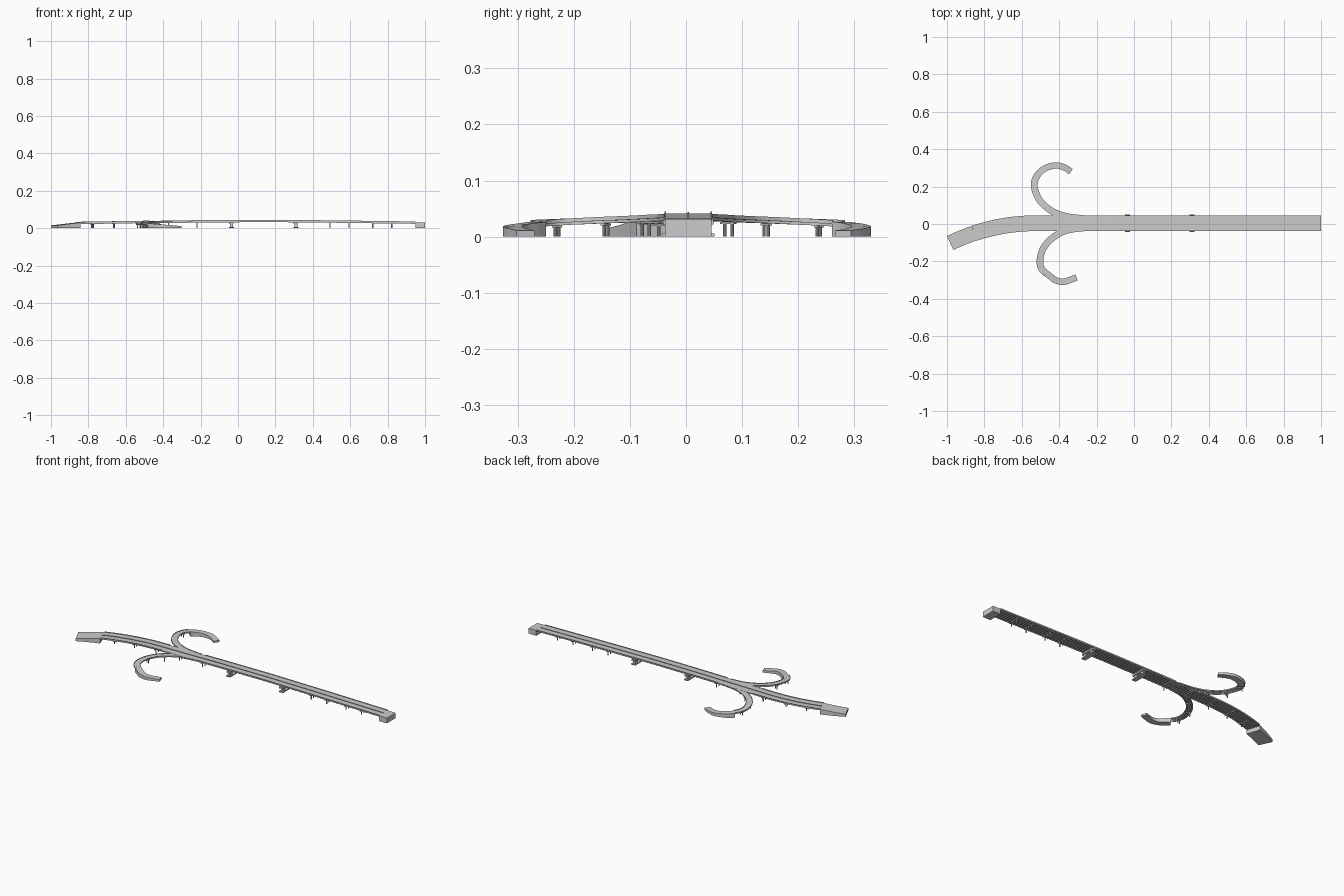
import bpy, bmesh, math
from mathutils import Vector

if "Cube" in bpy.data.objects:
    bpy.data.objects.remove(bpy.data.objects["Cube"])

YC, HALF = 0.004, 0.041      # main deck centre line and half width
RAMP_HALF = 0.017


def lerp_table(table, t):
    for (a, za), (b, zb) in zip(table, table[1:]):
        if t <= b:
            return za + (zb - za) * max(0, t - a) / (b - a)
    return table[-1][1]


def new_object(name, bm):
    bmesh.ops.recalc_face_normals(bm, faces=bm.faces)
    me = bpy.data.meshes.new(name)
    bm.to_mesh(me)
    bm.free()
    ob = bpy.data.objects.new(name, me)
    bpy.context.collection.objects.link(ob)
    return ob


def normal_at(path, i):
    a, b = path[max(i - 1, 0)], path[min(i + 1, len(path) - 1)]
    d = Vector((b.x - a.x, b.y - a.y)).normalized()
    return Vector((-d.y, d.x))


def sweep(bm, path, o0, o1, top, bottom, keep=None):
    """Box section swept on a path; bottom=None reaches the ground."""
    prev = None
    for i, p in enumerate(path):
        n = normal_at(path, i)
        mid = Vector((p.x, p.y)) + n * (o0 + o1) / 2
        if keep and not keep(mid):
            if prev:
                bm.faces.new(prev)
            prev = None
            continue
        ring = []
        zb = 0 if bottom is None else p.z + bottom
        for o, z in ((o0, zb), (o1, zb), (o1, p.z + top), (o0, p.z + top)):
            ring.append(bm.verts.new((p.x + n.x * o, p.y + n.y * o, z)))
        if prev:
            for k in range(4):
                m = (k + 1) % 4
                bm.faces.new((prev[k], prev[m], ring[m], ring[k]))
        else:
            bm.faces.new(ring)
        prev = ring
    if prev:
        bm.faces.new(prev)


def box(bm, c, n, along, across, z0, z1):
    t = Vector((n.y, -n.x))
    lo, hi = [], []
    for a, b in ((-1, -1), (1, -1), (1, 1), (-1, 1)):
        q = Vector(c) + t * a * along / 2 + n * b * across / 2
        lo.append(bm.verts.new((q.x, q.y, z0)))
        hi.append(bm.verts.new((q.x, q.y, z1)))
    bm.faces.new(lo)
    bm.faces.new(hi)
    for k in range(4):
        m = (k + 1) % 4
        bm.faces.new((lo[k], lo[m], hi[m], hi[k]))


def bent(bm, path, i, half, cols):
    """Cap beam on a row of round columns."""
    p, n = path[i], normal_at(path, i)
    c = Vector((p.x, p.y))
    box(bm, c, n, 0.007, half * 1.8, p.z - 0.012, p.z - 0.0085)
    for o in cols:
        q = c + n * o
        h = p.z - 0.011
        r = bmesh.ops.create_cone(bm, cap_ends=True, segments=10, radius1=0.003,
                                  radius2=0.003, depth=h)
        bmesh.ops.translate(bm, verts=r["verts"], vec=(q.x, q.y, h / 2))


def nearest(path, f):
    return min(range(len(path)), key=lambda i: abs(f(path[i])))


# main centre line: curved approach followed by the straight bridge
heights = [(-1, 0.013), (-0.86, 0.030), (-0.5, 0.036), (-0.1, 0.040), (0.2, 0.041),
           (0.5, 0.038), (0.95, 0.032), (1, 0.031)]
R, X0, ANG = 1.047, -0.524, math.radians(26)
main = []
for k in range(24):
    a = ANG * (1 - k / 24)
    main.append((X0 - R * math.sin(a), YC - R * (1 - math.cos(a))))
main += [(X0 + (1 - X0) * k / 60, YC) for k in range(61)]
main = [Vector((x, y, lerp_table(heights, x))) for x, y in main]
west = nearest(main, lambda p: p.x + 0.86)
east = nearest(main, lambda p: p.x - 0.95)
span = main[west:east + 1]

bm = bmesh.new()
sweep(bm, span, -HALF, HALF, 0, -0.004)
new_object("main_deck", bm)

bm = bmesh.new()
for k in range(6):
    o = -0.034 + k * 0.0136
    sweep(bm, span, o - 0.0015, o + 0.0015, -0.004, -0.0085)
new_object("main_girders", bm)

# edge barriers are open where the ramps join
bm = bmesh.new()
open_gap = lambda q: not (-0.45 < q.x < -0.25)
for s in (-1, 1):
    sweep(bm, span, s * HALF - 0.001, s * HALF + 0.001, 0.004, -0.004, open_gap)
sweep(bm, span, -0.001, 0.001, 0.003, -0.001)
new_object("main_barriers", bm)

for name, part in (("west_approach", main[:west + 1]), ("east_abutment", main[east:])):
    bm = bmesh.new()
    sweep(bm, part, -HALF, HALF, 0, None)
    new_object(name, bm)

bm = bmesh.new()
for x in (-0.77, -0.66, -0.53, -0.37, -0.22, 0.49, 0.60, 0.71, 0.825):
    bent(bm, main, nearest(main, lambda p: p.x - x), HALF, (-0.022, 0, 0.022))
new_object("main_piers", bm)

# two heavy piers carrying the central span
bm = bmesh.new()
for x in (-0.035, 0.31):
    z = lerp_table(heights, x)
    n = Vector((0, 1))
    box(bm, (x, YC), n, 0.024, 0.09, z - 0.018, z - 0.0085)
    for o in (-0.026, 0.026):
        box(bm, (x, YC + o), n, 0.014, 0.022, 0.004, z - 0.016)
    box(bm, (x, YC), n, 0.026, 0.094, 0, 0.006)
new_object("central_span_piers", bm)


def catmull(pts, steps=8):
    pts = [Vector(p) for p in pts]
    pts = [2 * pts[0] - pts[1]] + pts + [2 * pts[-1] - pts[-2]]
    out = []
    for a, b, c, d in zip(pts, pts[1:], pts[2:], pts[3:]):
        for k in range(steps):
            t = k / steps
            out.append(0.5 * (2 * b + (c - a) * t + (2 * a - 5 * b + 4 * c - d) * t * t
                              + (3 * b - a - 3 * c + d) * t ** 3))
    return out + [pts[-2]]


# curling side ramps
ramps = {
    "north": ([(-0.24, 0.026), (-0.36, 0.04), (-0.44, 0.07), (-0.503, 0.125), (-0.533, 0.2),
               (-0.52, 0.255), (-0.48, 0.295), (-0.42, 0.313), (-0.372, 0.302), (-0.337, 0.28)],
              (0.075, 0.143, 0.238)),
    "south": ([(-0.24, -0.018), (-0.36, -0.034), (-0.44, -0.078), (-0.487, -0.135),
               (-0.503, -0.2), (-0.49, -0.245), (-0.45, -0.278), (-0.42, -0.3),
               (-0.375, -0.309), (-0.307, -0.286)],
              (-0.07, -0.14, -0.232)),
}
ramp_heights = [(0, 0.038), (0.25, 0.0365), (0.5, 0.032), (0.72, 0.026), (1, 0.011)]
for side, (ctrl, pier_ys) in ramps.items():
    flat = catmull(ctrl)
    dist = [0]
    for a, b in zip(flat, flat[1:]):
        dist.append(dist[-1] + (b - a).length)
    path = [Vector((p.x, p.y, lerp_table(ramp_heights, d / dist[-1])))
            for p, d in zip(flat, dist)]
    split = nearest(dist, lambda d: d / dist[-1] - 0.7)
    upper = path[:split + 1]

    bm = bmesh.new()
    sweep(bm, upper, -RAMP_HALF, RAMP_HALF, 0, -0.004)
    for o in (-0.01, 0, 0.01):
        sweep(bm, upper, o - 0.0015, o + 0.0015, -0.004, -0.0085)
    new_object(side + "_ramp_deck", bm)

    bm = bmesh.new()
    outside = lambda q: abs(q.y - YC) > HALF
    for s in (-1, 1):
        e = s * RAMP_HALF
        sweep(bm, upper, e - 0.001, e + 0.001, 0.003, -0.004, outside)
    new_object(side + "_ramp_barriers", bm)

    bm = bmesh.new()
    sweep(bm, path[split:], -RAMP_HALF, RAMP_HALF, 0, None)
    new_object(side + "_ramp_foot", bm)

    bm = bmesh.new()
    for y in pier_ys:
        i = nearest(upper, lambda p: p.y - y)
        bent(bm, path, i, RAMP_HALF, (-0.008, 0.008))
    new_object(side + "_ramp_piers", bm)
